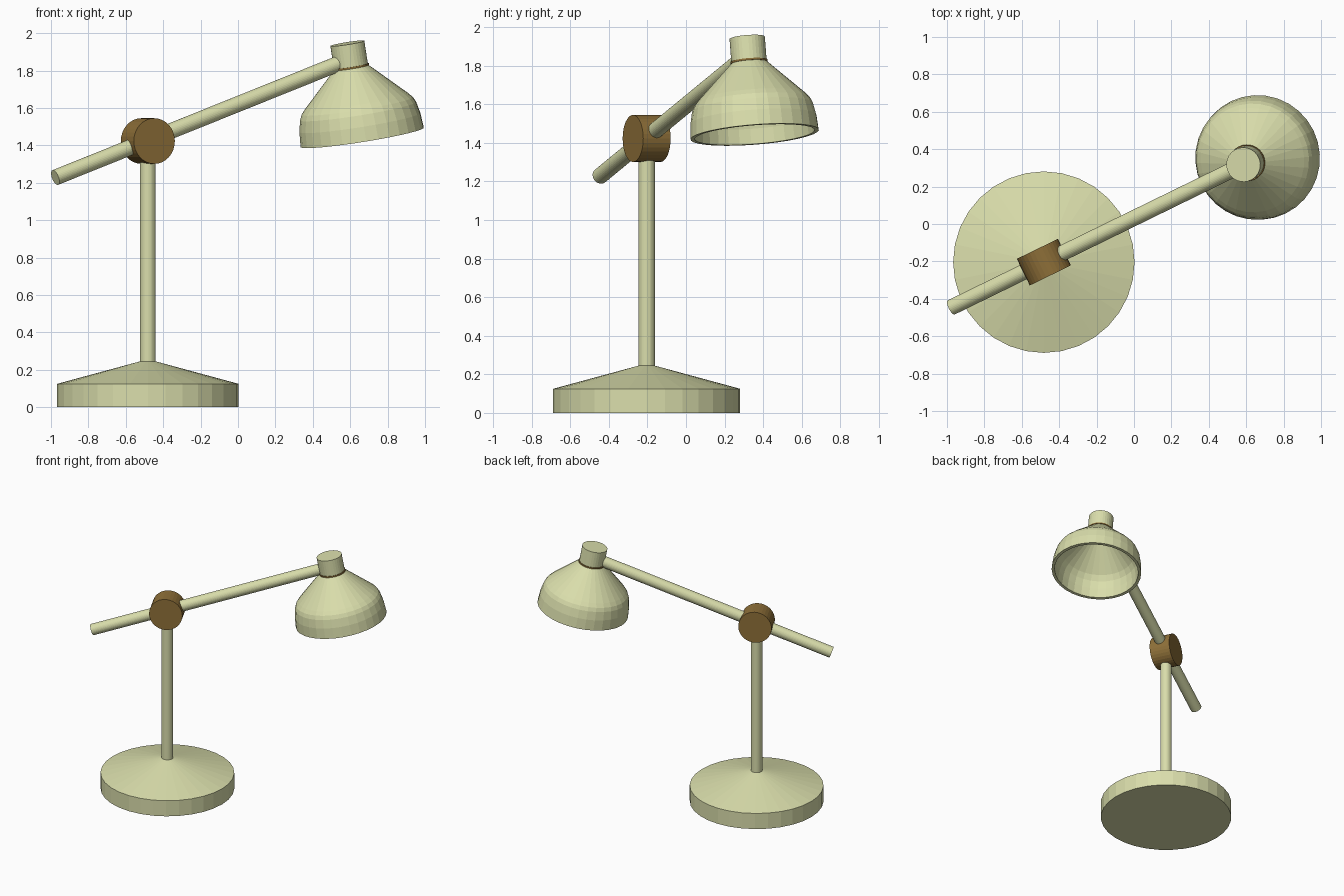
import bpy, bmesh, math
from mathutils import Vector

if "Cube" in bpy.data.objects:
    bpy.data.objects.remove(bpy.data.objects["Cube"])

SEG = 32

def material(name, rgb):
    m = bpy.data.materials.new(name)
    m.diffuse_color = (*rgb, 1)
    m.use_nodes = True
    m.node_tree.nodes["Principled BSDF"].inputs["Base Color"].default_value = m.diffuse_color
    return m

CREAM = material("cream_paint", (0.70, 0.73, 0.41))
BROWN = material("brown_joint", (0.27, 0.16, 0.04))

def lathe(name, profile, origin, axis, mat):
    """Revolve (radius, height) points around an axis; radius 0 closes the end."""
    bm = bmesh.new()
    rings = []
    for r, h in profile:
        if r == 0:
            rings.append([bm.verts.new((0, 0, h))] * SEG)
        else:
            rings.append([bm.verts.new((r * math.cos(a), r * math.sin(a), h))
                          for a in (2 * math.pi * i / SEG for i in range(SEG))])
    for lo, hi in zip(rings, rings[1:]):
        for i in range(SEG):
            j = (i + 1) % SEG
            bm.faces.new(list(dict.fromkeys((lo[i], lo[j], hi[j], hi[i]))))
    bmesh.ops.recalc_face_normals(bm, faces=bm.faces)
    me = bpy.data.meshes.new(name)
    bm.to_mesh(me)
    bm.free()
    me.materials.append(mat)
    ob = bpy.data.objects.new(name, me)
    bpy.context.collection.objects.link(ob)
    ob.location = origin
    ob.rotation_euler = Vector(axis).to_track_quat('Z', 'Y').to_euler()
    return ob

def rod(name, start, end, r, mat):
    d = Vector(end) - Vector(start)
    return lathe(name, [(0, 0), (r, 0), (r, d.length), (0, d.length)], start, d, mat)

UP = (0, 0, 1)
BX, BY = -0.482, -0.204
SWING = math.radians(26)           # heading of the arm seen from above
TILT = math.radians(10)            # lean of the lamp head
ca, sa = math.cos(SWING), math.sin(SWING)

# base and upright pole
lathe("base", [(0, 0), (0.485, 0), (0.485, 0.125), (0.042, 0.245), (0, 0.245)],
      (BX, BY, 0), UP, CREAM)
rod("pole", (BX, BY, 0.2), (BX, BY, 1.40), 0.042, CREAM)

# pivot drum, axis level and square to the arm
side = Vector((sa, -ca, 0)) * 0.079
centre = Vector((BX, BY, 1.423))
rod("pivot_joint", centre - side, centre + side, 0.122, BROWN)

# balanced arm through the pivot, ending inside the head's neck
rod("arm", (-0.977, -0.446, 1.228), (0.565, 0.308, 1.848), 0.042, CREAM)

# lamp head: hollow shade, thin ring and capped neck along one tilted axis
axis = (-math.sin(TILT) * ca, -math.sin(TILT) * sa, math.cos(TILT))
rim = (0.664, 0.356, 1.443)
outer = [(0.334, 0), (0.328, 0.08), (0.315, 0.142), (0.302, 0.17), (0.280, 0.195), (0.092, 0.38)]
inner = [(0.075, 0.362), (0.268, 0.18), (0.294, 0.14), (0.307, 0.08), (0.312, 0)]
lathe("lamp_shade", [(0, 0.38)] + outer[::-1] + inner[::-1] + [(0, 0.362)], rim, axis, CREAM)
lathe("brown_ring", [(0, 0.378), (0.097, 0.378), (0.097, 0.388), (0, 0.388)], rim, axis, BROWN)
lathe("neck", [(0, 0.386), (0.092, 0.386), (0.092, 0.51), (0, 0.51)], rim, axis, CREAM)
